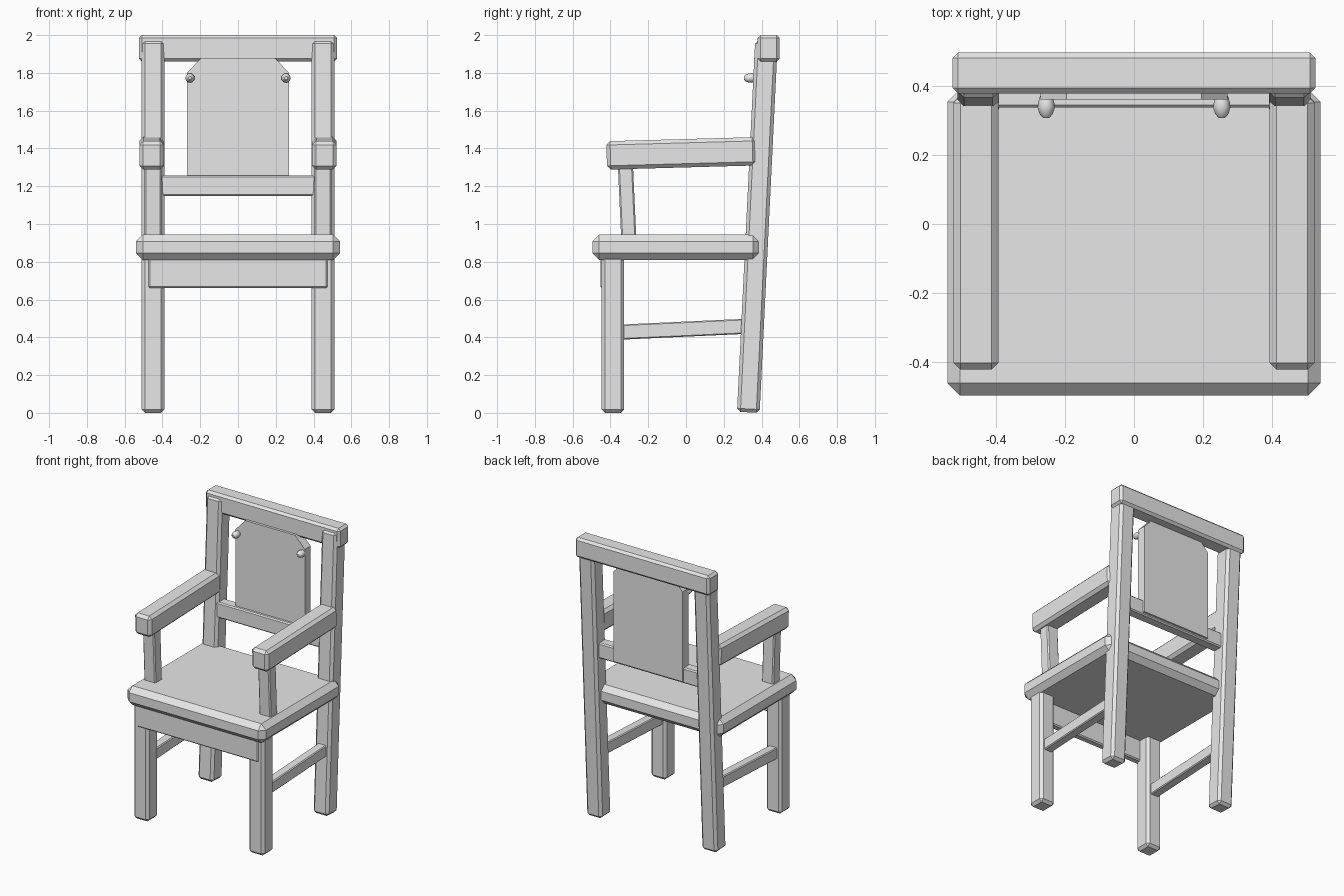
import bpy, bmesh, math
from mathutils import Matrix, Vector

default = bpy.data.objects.get("Cube")
if default:
    bpy.data.objects.remove(default, do_unlink=True)

GREY = (0.8, 0.8, 0.8, 1.0)
mat = bpy.data.materials.new("light_grey")
mat.use_nodes = True
mat.diffuse_color = GREY
mat.node_tree.nodes["Principled BSDF"].inputs["Base Color"].default_value = GREY


def finish(name, bm):
    """Turn a bmesh into a named object."""
    bmesh.ops.recalc_face_normals(bm, faces=bm.faces)
    mesh = bpy.data.meshes.new(name)
    bm.to_mesh(mesh)
    bm.free()
    mesh.materials.append(mat)
    obj = bpy.data.objects.new(name, mesh)
    bpy.context.collection.objects.link(obj)
    return obj


def block(name, size, centre, bevel, tilt=0.0):
    """Chamfered timber, tilted about the x axis."""
    bm = bmesh.new()
    bmesh.ops.create_cube(bm, size=1)
    bmesh.ops.scale(bm, vec=size, verts=bm.verts)
    if bevel:
        bmesh.ops.bevel(bm, geom=bm.edges[:], offset=bevel, segments=1,
                        affect='EDGES')
    bm.transform(Matrix.Translation(centre) @ Matrix.Rotation(tilt, 4, 'X'))
    return finish(name, bm)


def upright(name, x, low, high, width, depth, bevel):
    """Post running between two (y, z) points."""
    a, b = Vector((x, *low)), Vector((x, *high))
    d = b - a
    block(name, (width, depth, d.length), (a + b) / 2, bevel,
          -math.atan2(d.y, d.z))


def lengthwise(name, x, front, back, width, height, bevel):
    """Bar running front to back between two (y, z) points."""
    a, b = Vector((x, *front)), Vector((x, *back))
    d = b - a
    block(name, (width, d.length, height), (a + b) / 2, bevel,
          math.atan2(d.z, d.y))


def knob(name, x, z):
    """Turned knob pointing forward."""
    bm = bmesh.new()
    profile = [(0.018, 0.37), (0.023, 0.352), (0.025, 0.337),
               (0.019, 0.318), (0.009, 0.307)]
    sides = 12
    rings = []
    for r, y in profile:
        angles = [math.tau * i / sides for i in range(sides)]
        rings.append([bm.verts.new((x + r * math.cos(t), y, z + r * math.sin(t)))
                      for t in angles])
    for a, b in zip(rings, rings[1:]):
        for i in range(sides):
            j = (i + 1) % sides
            bm.faces.new((a[i], a[j], b[j], b[i])).smooth = True
    bm.faces.new(rings[0])
    bm.faces.new(rings[-1])
    finish(name, bm)


# Seat and front apron
block("seat", (1.08, 0.885, 0.135), (0, -0.053, 0.877), 0.036)
block("front_apron", (0.95, 0.05, 0.16), (0, -0.428, 0.74), 0.008)

# Back rails
block("top_rail", (1.05, 0.118, 0.14), (0, 0.437, 1.93), 0.016)
block("lower_back_rail", (0.82, 0.075, 0.11), (0, 0.374, 1.203), 0.008)

# Back panel with clipped top corners
bm = bmesh.new()
half = [(0.27, 1.165), (0.27, 1.80), (0.195, 1.88)]
outline = half + [(-x, z) for x, z in reversed(half)]
face = bm.faces.new([bm.verts.new((x, 0.36, z)) for x, z in outline])
extruded = bmesh.ops.extrude_face_region(bm, geom=[face])["geom"]
bmesh.ops.translate(bm, vec=(0, 0.065, 0),
                    verts=[v for v in extruded if isinstance(v, bmesh.types.BMVert)])
finish("back_panel", bm)

# Paired parts
for side, s in (("left", 1), ("right", -1)):
    upright(side + "_front_leg", s * 0.45, (-0.387, 0), (-0.387, 0.83),
            0.12, 0.12, 0.018)
    upright(side + "_back_leg", s * 0.45, (0.33, 0.003), (0.426, 1.97),
            0.12, 0.12, 0.018)
    upright(side + "_arm_post", s * 0.45, (-0.302, 0.90), (-0.322, 1.34),
            0.09, 0.08, 0.008)
    lengthwise(side + "_armrest", s * 0.457, (-0.42, 1.363), (0.372, 1.385),
               0.13, 0.15, 0.02)
    lengthwise(side + "_stretcher", s * 0.45, (-0.36, 0.427), (0.33, 0.459),
               0.065, 0.08, 0.006)
    knob(side + "_knob", s * 0.254, 1.773)
